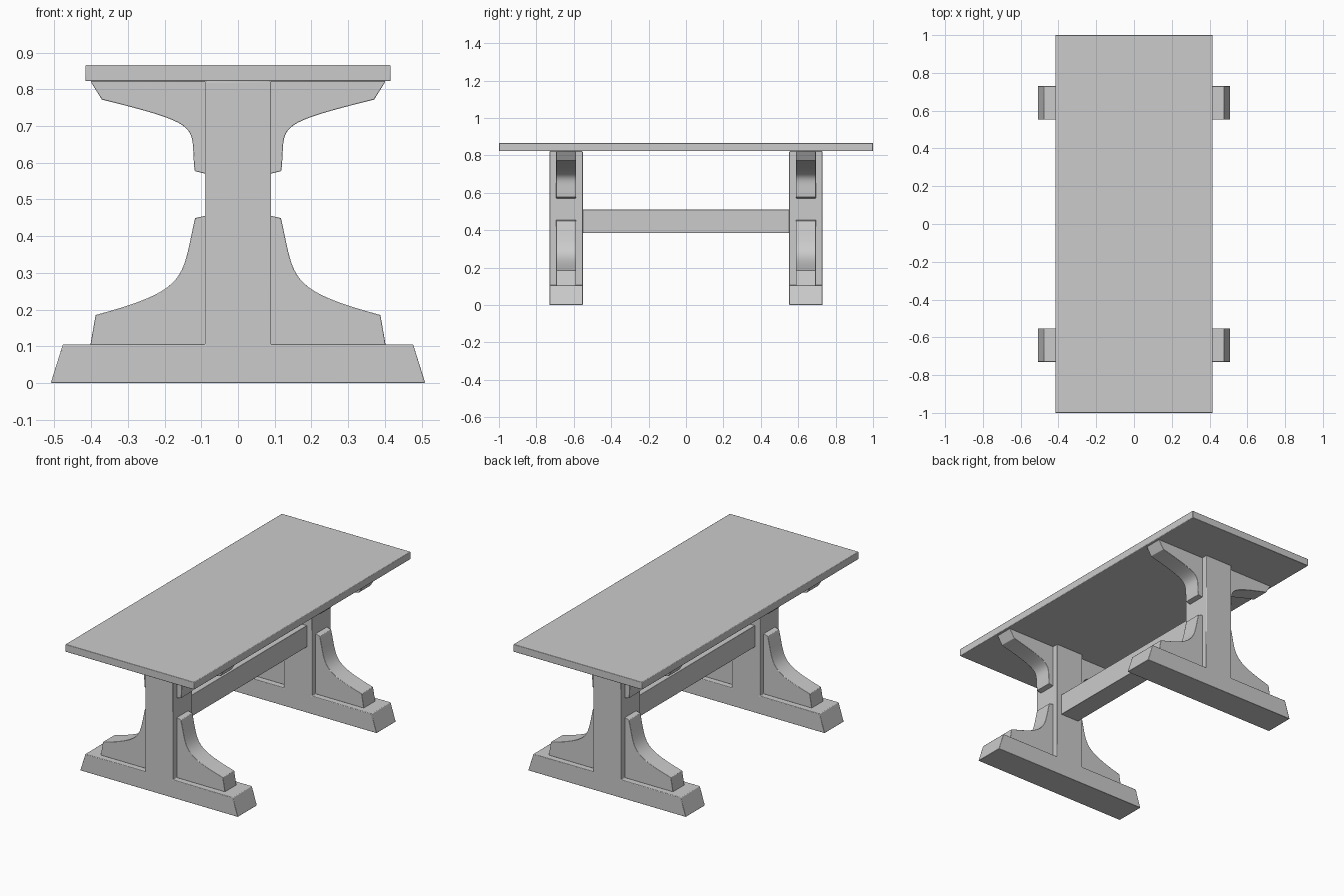
import bpy, bmesh

if "Cube" in bpy.data.objects:
    bpy.data.objects.remove(bpy.data.objects["Cube"])


def finish(name, bm, bevel, mirror=(False, False)):
    bmesh.ops.recalc_face_normals(bm, faces=bm.faces)
    me = bpy.data.meshes.new(name)
    bm.to_mesh(me)
    bm.free()
    ob = bpy.data.objects.new(name, me)
    bpy.context.collection.objects.link(ob)
    if bevel:
        b = ob.modifiers.new("Bevel", 'BEVEL')
        b.width = bevel
        b.segments = 2
        b.limit_method = 'ANGLE'
        b.angle_limit = 0.5
    if any(mirror):
        m = ob.modifiers.new("Mirror", 'MIRROR')
        m.use_axis = (mirror[0], mirror[1], False)
        m.use_clip = False
        m.use_mirror_merge = False
    bpy.ops.object.select_all(action='DESELECT')
    ob.select_set(True)
    bpy.context.view_layer.objects.active = ob
    bpy.ops.object.shade_smooth_by_angle(angle=0.5)
    return ob


def extrude_profile(name, pts, y0, y1, bevel, mirror=(False, False)):
    """Extrude an x-z outline along y from y0 to y1."""
    bm = bmesh.new()
    face = bm.faces.new([bm.verts.new((x, y0, z)) for x, z in pts])
    new = bmesh.ops.extrude_face_region(bm, geom=[face])["geom"]
    verts = [g for g in new if isinstance(g, bmesh.types.BMVert)]
    bmesh.ops.translate(bm, verts=verts, vec=(0, y1 - y0, 0))
    return finish(name, bm, bevel, mirror)


def rect(x, z0, z1):
    return [(-x, z0), (x, z0), (x, z1), (-x, z1)]


def bezier(p, n=18):
    out = []
    for i in range(n + 1):
        t = i / n
        w = ((1 - t) ** 3, 3 * t * (1 - t) ** 2, 3 * t * t * (1 - t), t ** 3)
        out.append(tuple(sum(w[k] * p[k][a] for k in range(4)) for a in (0, 1)))
    return out


# Table top
extrude_profile("table_top", rect(0.416, 0.822, 0.866), -1, 1, 0.003)

# Trestle legs: foot and post in one outline, mirrored front to back
half = [(0.51, 0.0), (0.477, 0.105), (0.09, 0.105), (0.09, 0.822)]
leg = half + [(-x, z) for x, z in reversed(half)]
extrude_profile("trestle_legs", leg, 0.552, 0.73, 0.003, (False, True))

# Stretcher beam joining the legs
extrude_profile("stretcher_beam", rect(0.06, 0.385, 0.51), -0.553, 0.553, 0.002)

# Curved braces under the top
upper = [(0.088, 0.822), (0.402, 0.822)]
upper += bezier([(0.371, 0.772), (0.08, 0.70), (0.133, 0.70), (0.118, 0.577)])
upper += [(0.088, 0.57)]
extrude_profile("upper_braces", upper, 0.588, 0.694, 0.002, (True, True))

# Curved braces on the feet
lower = [(0.088, 0.104), (0.402, 0.104)]
lower += bezier([(0.388, 0.185), (0.13, 0.255), (0.155, 0.285), (0.117, 0.449)])
lower += [(0.088, 0.456)]
extrude_profile("lower_braces", lower, 0.588, 0.694, 0.002, (True, True))
